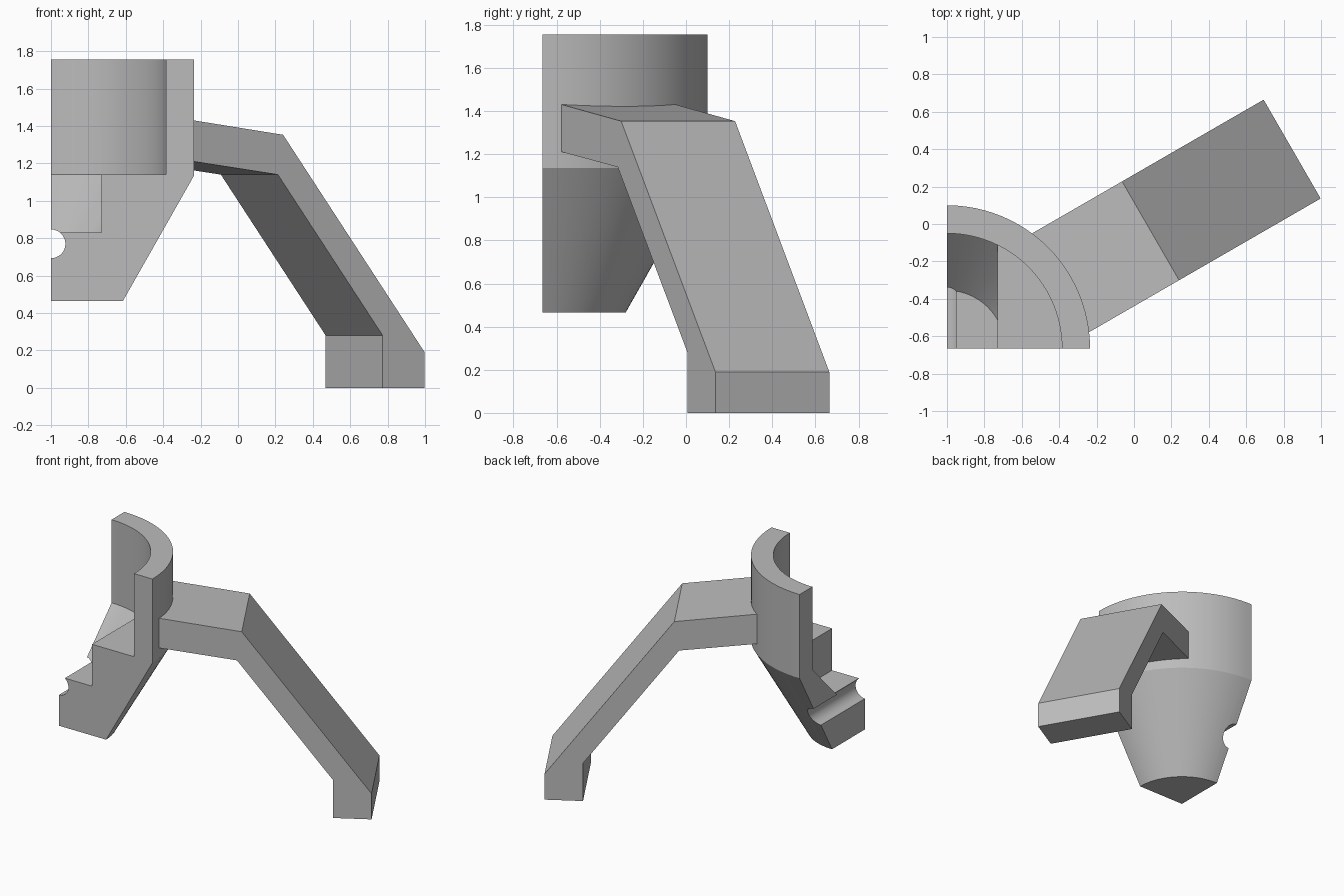
import bpy, bmesh, math
from mathutils import Matrix, Vector

if "Cube" in bpy.data.objects:
    bpy.data.objects.remove(bpy.data.objects["Cube"])

AXIS = Vector((-1, -0.665, 0))   # axis of the quarter-round socket
STEPS = 24                       # segments per quarter turn

grey = bpy.data.materials.new("plain grey")
grey.use_nodes = True
grey.diffuse_color = (0.5, 0.5, 0.5, 1)
grey.node_tree.nodes["Principled BSDF"].inputs["Base Color"].default_value = (0.5, 0.5, 0.5, 1)


def make_object(name, bm):
    bmesh.ops.recalc_face_normals(bm, faces=bm.faces)
    mesh = bpy.data.meshes.new(name)
    bm.to_mesh(mesh)
    bm.free()
    mesh.materials.append(grey)
    obj = bpy.data.objects.new(name, mesh)
    obj.location = AXIS
    bpy.context.collection.objects.link(obj)
    return obj


def revolve(profile, quarters):
    """Turn a closed (radius, z) profile about z; partial turns get end caps."""
    bm = bmesh.new()
    rings = []
    for i in range(STEPS * quarters + 1):
        a = math.pi / 2 * i / STEPS
        rings.append([bm.verts.new((r * math.cos(a), r * math.sin(a), z)) for r, z in profile])
    n = len(profile)
    for a, b in zip(rings, rings[1:]):
        for j in range(n):
            k = (j + 1) % n
            if profile[j][0] or profile[k][0]:
                bm.faces.new((a[j], a[k], b[k], b[j]))
    if quarters < 4:
        bm.faces.new(rings[0])
        bm.faces.new(rings[-1])
    bmesh.ops.remove_doubles(bm, verts=bm.verts, dist=1e-5)
    return bm


def cut(target, cutter):
    cutter.hide_render = True
    mod = target.modifiers.new("cut", "BOOLEAN")
    mod.operation = "DIFFERENCE"
    mod.solver = "EXACT"
    mod.object = cutter
    bpy.context.view_layer.objects.active = target
    bpy.ops.object.modifier_apply(modifier=mod.name)
    bpy.data.objects.remove(cutter)


# Socket: quarter of a cup with a tapered lower body
socket = make_object("socket", revolve(
    [(0, 0.465), (0.385, 0.465), (0.765, 1.135), (0.765, 1.755),
     (0.615, 1.755), (0.615, 1.14), (0, 1.14)], 1))

# Pocket in the cup floor: a tapered recess ending at a flat side wall
bm = revolve([(0, 0.83), (0.31, 0.83), (0.615, 1.14), (0, 1.2)], 4)
bmesh.ops.bisect_plane(bm, geom=bm.verts[:] + bm.edges[:] + bm.faces[:],
                       plane_co=(0.27, 0, 0), plane_no=(1, 0, 0), clear_outer=True)
bmesh.ops.holes_fill(bm, edges=bm.edges, sides=0)
cut(socket, make_object("pocket_cutter", bm))

# Round cross hole running front to back
bm = bmesh.new()
bmesh.ops.create_cone(bm, cap_ends=True, segments=48, radius1=0.077, radius2=0.077, depth=3,
                      matrix=Matrix.Translation((0, 0, 0.77)) @ Matrix.Rotation(math.pi / 2, 4, "X"))
cut(socket, make_object("hole_cutter", bm))

bpy.ops.object.select_all(action="DESELECT")
socket.select_set(True)
bpy.context.view_layer.objects.active = socket
bpy.ops.object.shade_smooth_by_angle(angle=math.radians(25))

# Leg: bent bar profile (distance from axis, z), extruded across its width
side = [(0.64, 1.439), (1.257, 1.353), (2.131, 0.19), (2.131, 0),
        (1.872, 0), (1.872, 0.28), (1.225, 1.14), (0.64, 1.219)]
bm = bmesh.new()
face = bm.faces.new([bm.verts.new((u, -0.305, z)) for u, z in side])
new = bmesh.ops.extrude_face_region(bm, geom=[face], use_keep_orig=True)["geom"]
bmesh.ops.translate(bm, verts=[g for g in new if isinstance(g, bmesh.types.BMVert)], vec=(0, 0.61, 0))
bmesh.ops.rotate(bm, verts=bm.verts, cent=(0, 0, 0), matrix=Matrix.Rotation(math.radians(30), 3, "Z"))
make_object("leg", bm)
